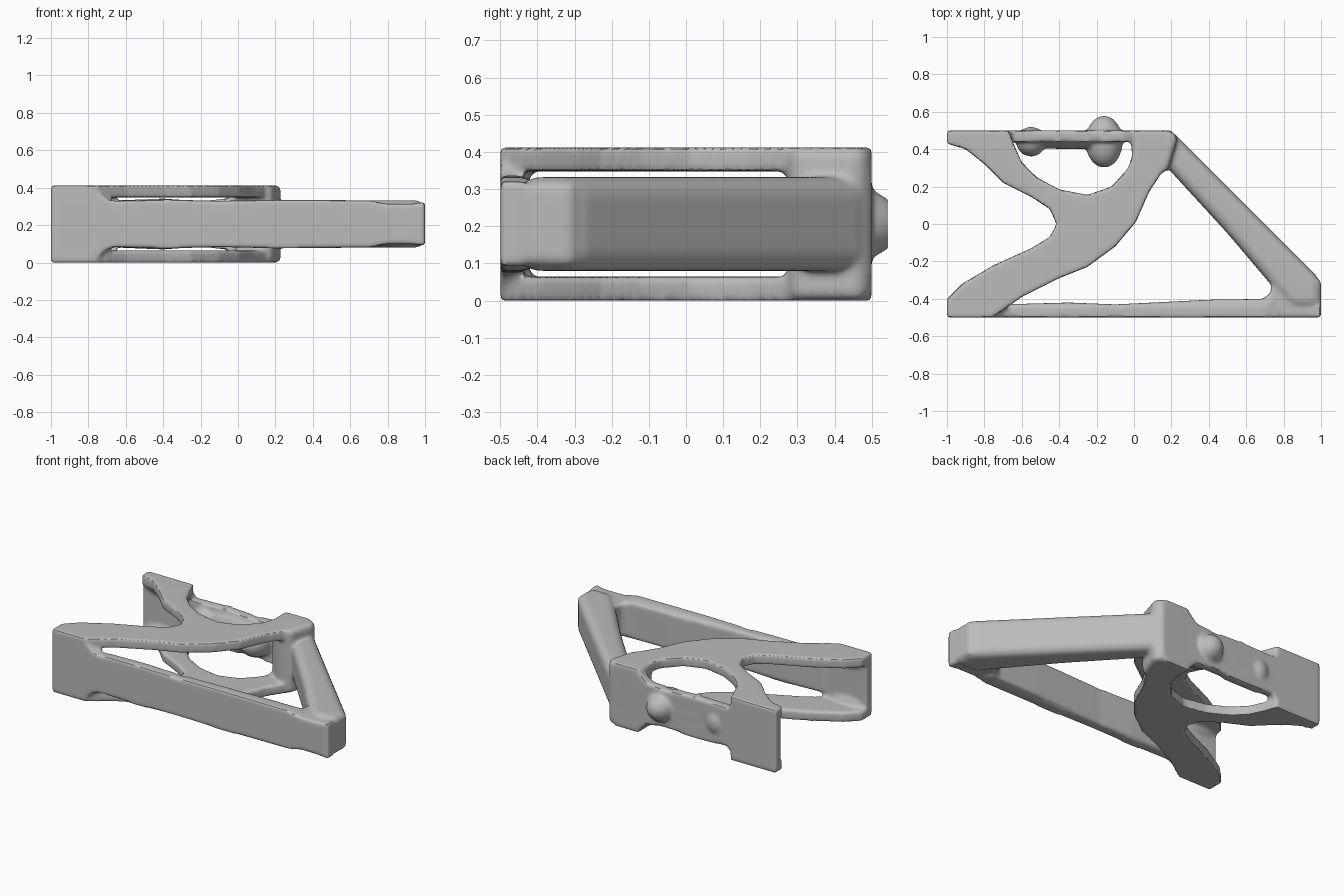
import bpy, bmesh, math
from mathutils import Vector, Matrix

cube = bpy.data.objects.get("Cube")
if cube:
    bpy.data.objects.remove(cube)

H = 0.412                      # overall height
bm = bmesh.new()               # collects all overlapping solids


def add_solid(part):
    """Append a closed solid to the frame."""
    bmesh.ops.recalc_face_normals(part, faces=part.faces)
    tmp = bpy.data.meshes.new("tmp")
    part.to_mesh(tmp)
    part.free()
    bm.from_mesh(tmp)
    bpy.data.meshes.remove(tmp)


def prism(profile, lo, hi, axis="z", bevel=0.0):
    """Extrude an (x, y) outline along z, or an (x, z) outline along y."""
    def place(a, b, t):
        return (a, b, t) if axis == "z" else (a, t, b)
    part = bmesh.new()
    face = part.faces.new([part.verts.new(place(a, b, lo)) for a, b in profile])
    ext = bmesh.ops.extrude_face_region(part, geom=[face])["geom"]
    move = Vector(place(0, 0, hi - lo))
    bmesh.ops.translate(part, vec=move, verts=[v for v in ext if isinstance(v, bmesh.types.BMVert)])
    bmesh.ops.recalc_face_normals(part, faces=part.faces)
    if bevel:
        bmesh.ops.bevel(part, geom=part.edges[:], offset=bevel, segments=3,
                        profile=0.5, affect="EDGES", clamp_overlap=True)
    add_solid(part)


def bump(loc, size):
    """Soft ellipsoid swelling."""
    part = bmesh.new()
    bmesh.ops.create_uvsphere(part, u_segments=20, v_segments=12, radius=1,
                              matrix=Matrix.Translation(loc) @ Matrix.Diagonal((*size, 1)))
    add_solid(part)


def mirrored(lower):
    """Close an (x, z) lower edge with its reflection about mid height."""
    return lower + [(x, H - z) for x, z in reversed(lower)]


# Upper and lower cross-shaped plates
plate = [(-1, .5), (-.67, .5), (-.64, .42), (-.6, .33), (-.52, .25), (-.4, .185),
         (-.25, .155), (-.12, .2), (-.03, .3), (0, .4), (0, .5), (.17, .5),
         (.18, .44), (.165, .3), (.08, .17), (.01, .01), (-.1, -.12), (-.25, -.23),
         (-.4, -.29), (-.6, -.39), (-.7, -.46), (-.76, -.5), (-1, -.5), (-1, -.4),
         (-.92, -.32), (-.75, -.22), (-.55, -.13), (-.45, -.07), (-.415, 0),
         (-.45, .08), (-.55, .145), (-.7, .22), (-.8, .32), (-.9, .4), (-1, .43)]
prism(plate, 0, .064)
prism(plate, H - .064, H)

# Front wall with a tall pad at its right-hand end
front = mirrored([(-1, 0), (-.8, 0), (-.76, .02), (-.7, .07), (-.66, .083), (-.38, .075),
                  (-.1, .083), (.2, .076), (.7, .08), (.8, .1), (.93, .1), (1, .088)])
prism(front, -.5, -.44, "y")
prism([(-.72, -.47), (.75, -.47), (.75, -.4), (.4, -.405), (.2, -.415), (-.1, -.43),
       (-.35, -.42), (-.7, -.43)], .085, H - .085, bevel=.015)

# Back wall with a tall pad and inward swellings
back = mirrored([(-1, 0), (-.76, 0), (-.7, .025), (-.64, .08), (-.4, .07), (-.2, .085),
                 (-.06, .07), (0, .01), (.14, .01), (.2, .07)])
prism(back, .44, .5, "y")
bump((-.55, .44, H / 2), (.08, .08, .1))
bump((-.16, .44, H / 2), (.1, .14, .1))
bump((-.35, .45, H / 2), (.3, .05, .11))

# Column joining both plates at the back
prism([(-.02, .5), (.2, .5), (.235, .46), (.18, .28), (.1, .27), (-.01, .36)], .0, H, bevel=.045)

# Diagonal strut and the swollen corner where it meets the front wall
prism([(.08, .5), (.2, .5), (1, -.3), (1, -.45), (.84, -.45), (.72, -.31),
       (.5, -.05), (.17, .31)], .08, H - .08, bevel=.05)
prism([(.62, -.49), (.985, -.5), (1, -.485), (1, -.31), (.96, -.27), (.86, -.24),
       (.735, -.32), (.73, -.37), (.69, -.4)], .098, H - .098, bevel=.012)

# Fillets between the pads, walls and plates
for sy in (-1, 1):
    for z in (.06, H - .06):
        bump((-.86, sy * .45, z), (.13, .035, .05))

# Fuse the solids into one flowing casting
mesh = bpy.data.meshes.new("bracket_frame")
bm.to_mesh(mesh)
bm.free()
frame = bpy.data.objects.new("bracket_frame", mesh)
bpy.context.collection.objects.link(frame)
remesh = frame.modifiers.new("Fuse", "REMESH")
remesh.mode = "VOXEL"
remesh.voxel_size = .011
soften = frame.modifiers.new("Soften", "SMOOTH")
soften.factor = .5
soften.iterations = 5

bpy.ops.object.select_all(action="DESELECT")
frame.select_set(True)
bpy.context.view_layer.objects.active = frame
for name in ("Fuse", "Soften"):
    bpy.ops.object.modifier_apply(modifier=name)
bpy.ops.object.shade_smooth_by_angle(angle=math.radians(40))

# Plain grey finish
grey = bpy.data.materials.new("light_grey")
grey.use_nodes = True
colour = (.5, .5, .5, 1)
grey.diffuse_color = colour
grey.node_tree.nodes["Principled BSDF"].inputs["Base Color"].default_value = colour
frame.data.materials.clear()
frame.data.materials.append(grey)
